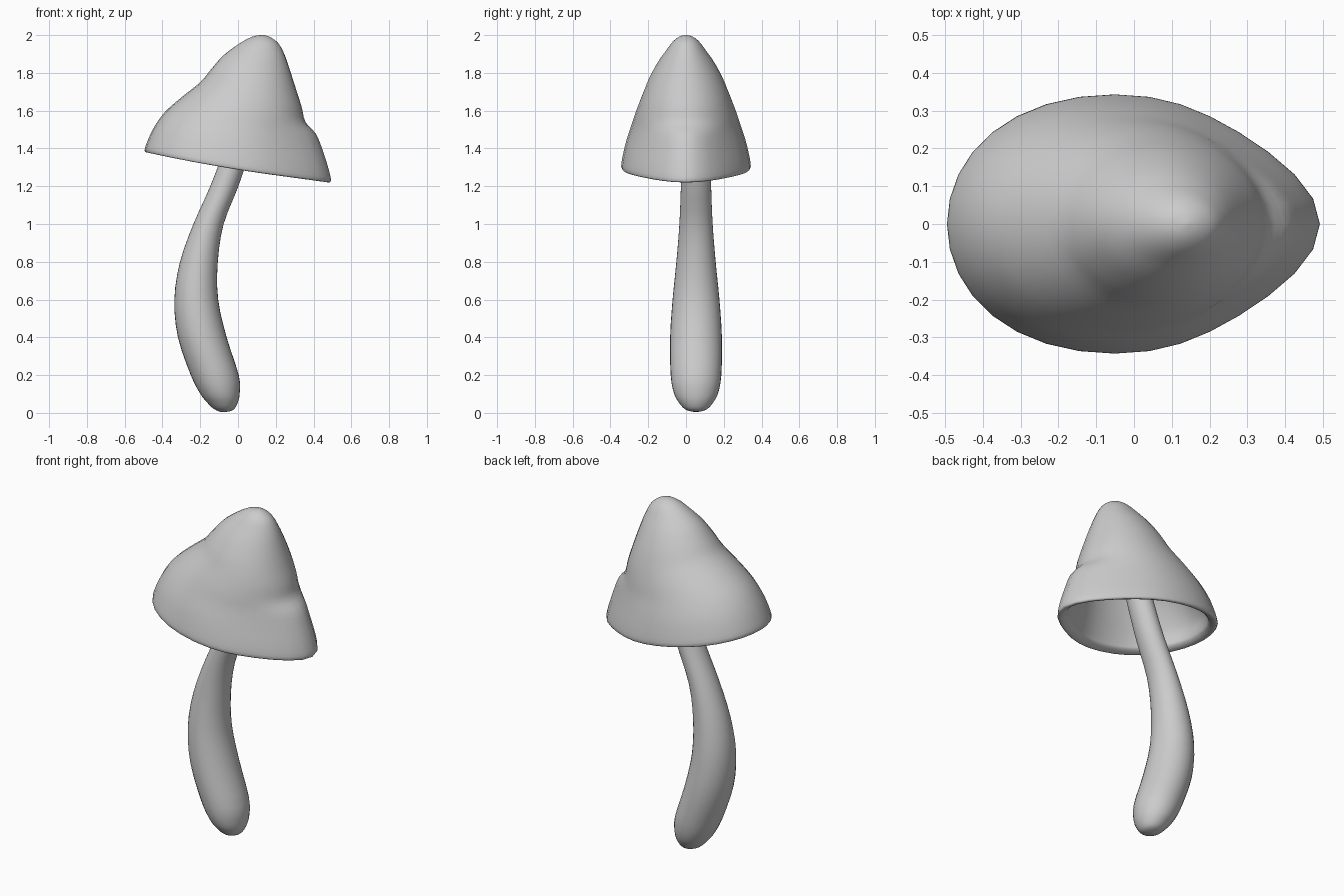
import bpy, bmesh, math


def spline(rows, steps):
    """Catmull-Rom interpolation of rows of ring parameters."""
    out = []
    for i in range(len(rows) - 1):
        quad = (rows[max(i - 1, 0)], rows[i], rows[i + 1], rows[min(i + 2, len(rows) - 1)])
        for s in range(steps):
            t = s / steps
            out.append([0.5 * (2 * b + (c - a) * t + (2 * a - 5 * b + 4 * c - d) * t * t
                               + (3 * b - a - 3 * c + d) * t ** 3) for a, b, c, d in zip(*quad)])
    return out + [list(rows[-1])]


def loft(name, rows, y0=0.0, steps=3, n=32):
    """Row: left x, left z, right x, right z, half width, egg shape 0..1, bump on the right."""
    bm = bmesh.new()
    rings = []
    for xl, zl, xr, zr, w, egg, bump in spline(rows, steps):
        cx, a = (xl + xr) / 2, (xr - xl) / 2
        ring = []
        for k in range(n):
            t = 2 * math.pi * k / n
            c, s = math.cos(t), math.sin(t)
            # blunt left end, pointed right end, sides sagging a little
            u = c - egg * (0.10 * s * s + (0.36 * s * s * c * c if c > 0 else 0))
            x = cx + a * u + bump * max(c, 0) ** 6
            z = zl + (zr - zl) * (u + 1) / 2 - 0.012 * egg * s * s
            ring.append(bm.verts.new((x, y0 + w * s, z)))
        rings.append(ring)
    for p, q in zip(rings, rings[1:]):
        for k in range(n):
            j = (k + 1) % n
            bm.faces.new((p[k], p[j], q[j], q[k]))
    bm.faces.new(rings[0][::-1])
    bm.faces.new(rings[-1])
    bmesh.ops.recalc_face_normals(bm, faces=bm.faces)
    mesh = bpy.data.meshes.new(name)
    bm.to_mesh(mesh)
    bm.free()
    mesh.shade_smooth()
    obj = bpy.data.objects.new(name, mesh)
    bpy.context.collection.objects.link(obj)
    return obj


# Hollow tilted cap: inner wall from the top down, rolled lip, outer wall up
loft("cap", [
    (.09, 1.955, .16, 1.95, .03, 0, 0),
    (-.04, 1.875, .23, 1.84, .11, 0, 0),
    (-.16, 1.745, .285, 1.65, .19, .1, 0),
    (-.32, 1.60, .325, 1.51, .242, .4, 0),
    (-.415, 1.48, .39, 1.36, .28, .8, 0),
    (-.437, 1.42, .425, 1.28, .294, 1, 0),
    (-.447, 1.395, .44, 1.245, .298, 1, 0),
    (-.472, 1.381, .47, 1.222, .325, 1, 0),
    (-.495, 1.388, .492, 1.228, .343, 1, 0),
    (-.475, 1.45, .472, 1.29, .334, .95, .008),
    (-.44, 1.52, .425, 1.385, .314, .8, .025),
    (-.385, 1.595, .386, 1.475, .286, .55, .028),
    (-.30, 1.67, .36, 1.54, .262, .25, -.003),
    (-.20, 1.75, .337, 1.62, .230, .08, 0),
    (-.15, 1.81, .302, 1.73, .196, 0, 0),
    (-.09, 1.88, .27, 1.83, .150, 0, 0),
    (-.03, 1.93, .245, 1.90, .108, 0, 0),
    (.04, 1.975, .215, 1.955, .07, 0, 0),
    (.09, 1.996, .175, 1.987, .035, 0, 0),
    (.13, 2.0, .14, 2.0, .004, 0, 0),
])

# Curved stem, thick at the rounded foot, reaching up into the cap
loft("stem", [(xl, z + d, xr, z - d, w, 0, 0) for xl, xr, z, d, w in [
    (-.09, -.075, .004, 0, .006),
    (-.13, -.028, .018, .004, .056),
    (-.168, -.003, .055, .005, .091),
    (-.202, .009, .105, 0, .117),
    (-.25, .004, .20, 0, .134),
    (-.318, -.06, .40, 0, .137),
    (-.337, -.105, .60, 0, .124),
    (-.307, -.107, .80, 0, .104),
    (-.236, -.076, 1.0, 0, .088),
    (-.147, .002, 1.2, 0, .08),
    (-.072, .067, 1.4, 0, .075),
    (-.015, .115, 1.6, 0, .07),
    (.02, .13, 1.72, 0, .05),
]], y0=.053)
